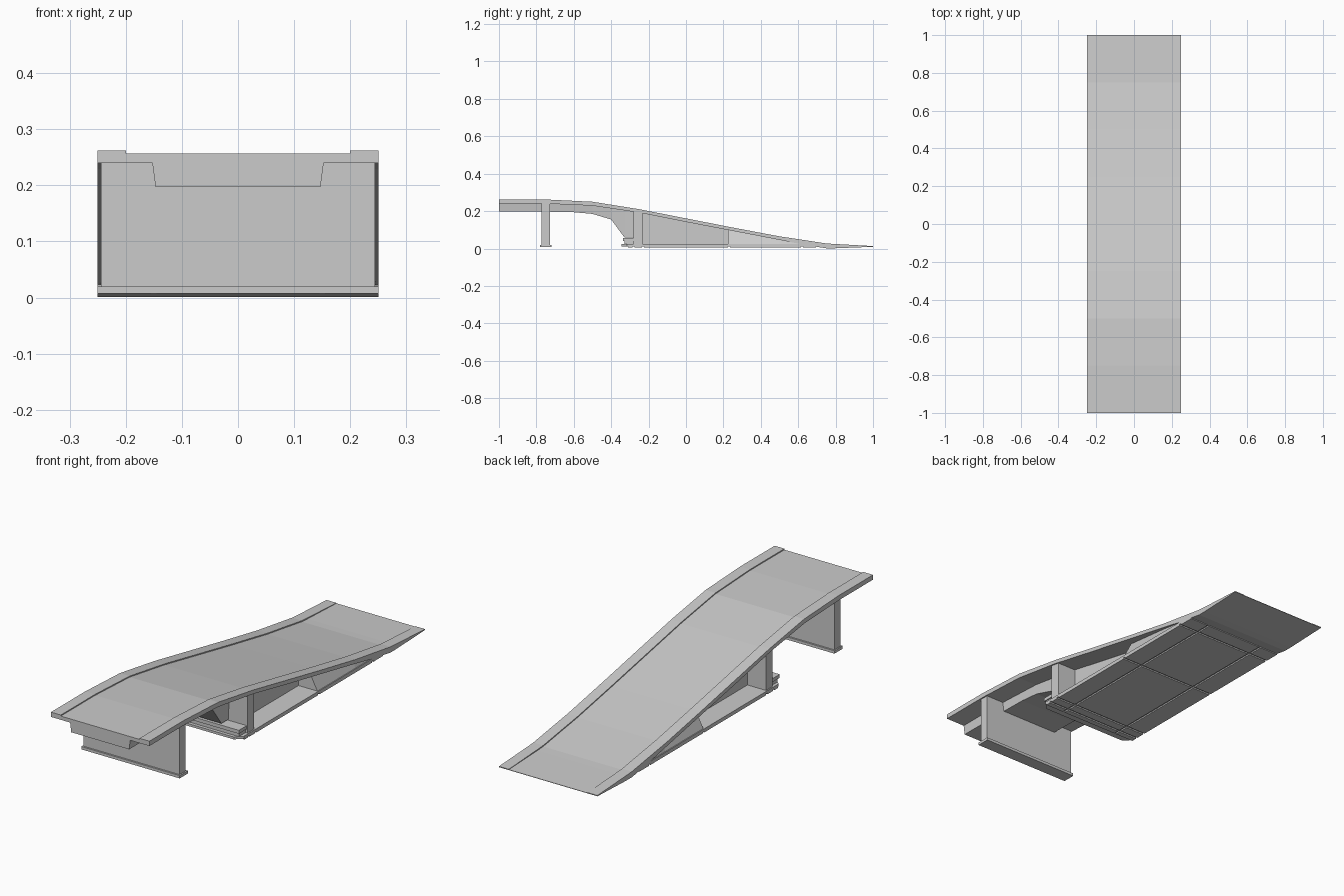
import bpy, bmesh

if "Cube" in bpy.data.objects:
    bpy.data.objects.remove(bpy.data.objects["Cube"])


def mesh_object(name, sections):
    """Skin a list of matching closed cross-sections and cap both ends."""
    bm = bmesh.new()
    rings = [[bm.verts.new(p) for p in s] for s in sections]
    n = len(rings[0])
    for a, b in zip(rings, rings[1:]):
        for i in range(n):
            j = (i + 1) % n
            bm.faces.new((a[i], a[j], b[j], b[i]))
    bm.faces.new(rings[0])
    bm.faces.new(rings[-1])
    bmesh.ops.recalc_face_normals(bm, faces=bm.faces)
    me = bpy.data.meshes.new(name)
    bm.to_mesh(me)
    bm.free()
    ob = bpy.data.objects.new(name, me)
    bpy.context.collection.objects.link(ob)
    return ob


def box(name, x0, x1, y0, y1, z0, z1):
    ring = [(x0, y0), (x1, y0), (x1, y1), (x0, y1)]
    return mesh_object(name, [[(x, y, z) for x, y in ring] for z in (z0, z1)])


def span(name, stations):
    """Beam along y: each station is (y, z_bottom, z_top, half_bottom, half_top)."""
    return mesh_object(name, [[(-b, y, z0), (b, y, z0), (t, y, z1), (-t, y, z1)]
                              for y, z0, z1, b, t in stations])


# Deck side profile: y, underside, top of curb
DECK = [(-1, .24, .262), (-.75, .24, .262), (-.5, .229, .25), (-.25, .192, .21),
        (0, .142, .161), (.25, .094, .112), (.5, .046, .065), (.62, .022, .047),
        (.75, .001, .027), (.79, .001, .0245), (1, .009, .013)]


def deck_z(y, k):
    for a, b in zip(DECK, DECK[1:]):
        if a[0] <= y <= b[0]:
            return a[k] + (b[k] - a[k]) * (y - a[0]) / (b[0] - a[0])


# Road surface and two raised curbs (curb height fades out at the ramp foot)
span("road_deck", [(y, a, max(b - .005, a + .002), .2, .2) for y, a, b in DECK])
for side, x0, x1 in (("left", -.25, -.2), ("right", .2, .25)):
    mesh_object("curb_" + side, [[(x0, y, a), (x1, y, a), (x1, y, b), (x0, y, b)]
                                 for y, a, b in DECK])

# Curved girder under the flat end, landing on the abutment
GIRDER = [(-1, .197), (-.75, .197), (-.6, .194), (-.5, .185), (-.4, .155), (-.33, .06), (-.27, .06)]
span("girder", [(y, z, deck_z(y, 1) + .003, .147, .153) for y, z in GIRDER])

# Front pier with its foot
box("front_pier", -.244, .244, -.772, -.728, .02, .243)
box("front_pier_foot", -.25, .25, -.78, -.72, .007, .02)

# Abutment wall and bearing ledge
span("abutment_wall", [(y, .02, deck_z(y, 1) + .003, .244, .244) for y in (-.28, -.25, -.232)])
box("ledge_base", -.235, .235, -.33, -.275, .02, .04)
box("ledge_cap", -.24, .24, -.337, -.275, .04, .056)

# Recessed core wall and splayed wedge under the slope
span("core_wall", [(y, .02, deck_z(y, 1) + .003, .15, .15) for y in (-.24, 0, .24)])
span("ramp_wedge", [(y, .02, deck_z(y, 1) + .003, .247, t)
                    for y, t in ((.225, .205), (.5, .236), (.62, .246))])

# Ground slab with cut corners
outline = [(-.22, -.345), (.22, -.345), (.25, -.315), (.25, .7), (-.25, .7), (-.25, -.315)]
mesh_object("ground_slab", [[(x, y, z) for x, y in outline] for z in (.012, .023)])

# Slab underside panels, separated by narrow joints
g = .005
xs, ys = (-.25, -.15, .15, .25), (-.315, -.28, -.23, .23, .62, .7)
for i, (x0, x1) in enumerate(zip(xs, xs[1:])):
    for j, (y0, y1) in enumerate(zip(ys, ys[1:])):
        box(f"slab_panel_{i}_{j}", x0 + (g if i else 0), x1 - (g if i < 2 else 0),
            y0 + g, y1 - g, .006, .0125)
